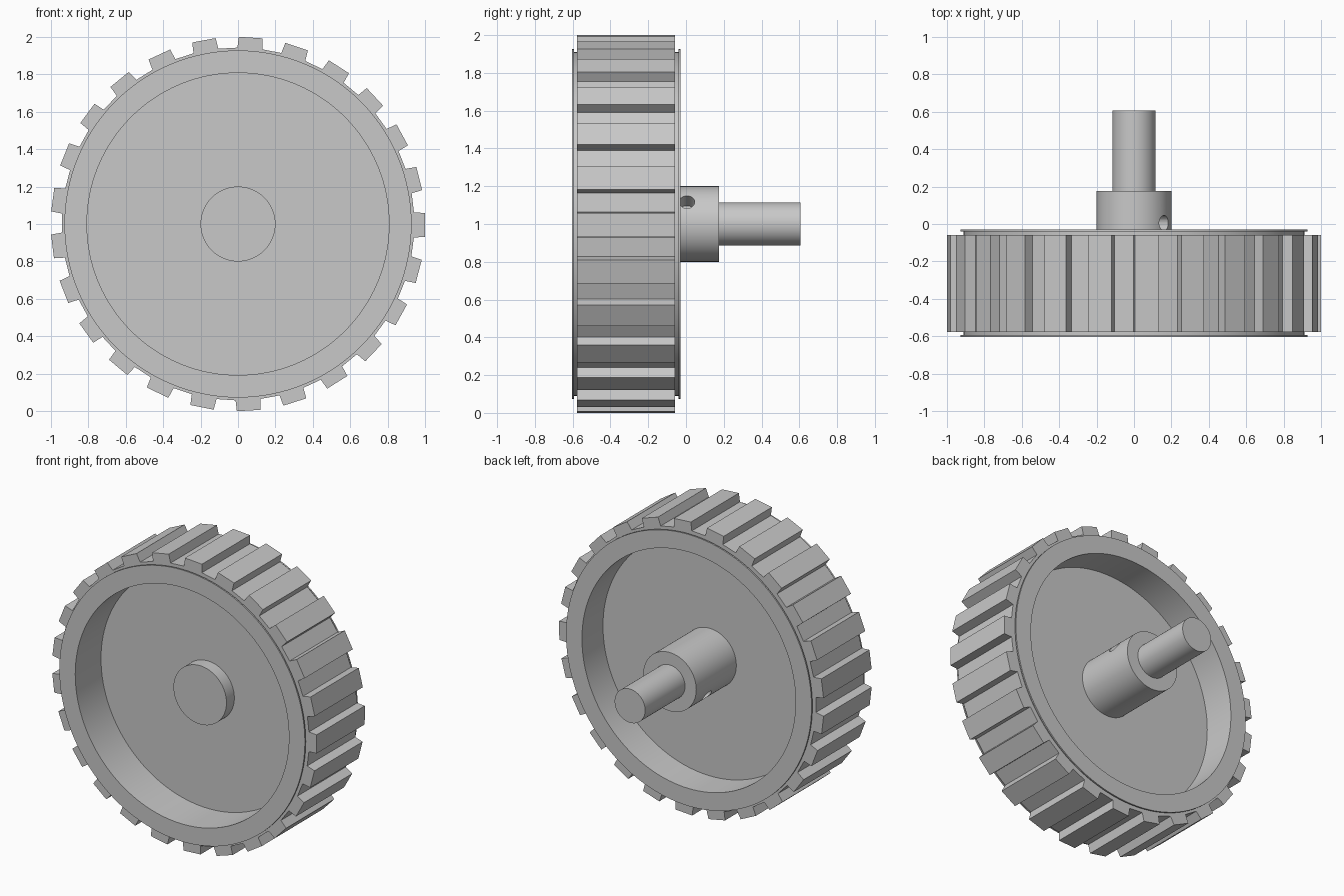
import bpy
import bmesh
import math
from mathutils import Vector

cube = bpy.data.objects.get("Cube")
if cube:
    bpy.data.objects.remove(cube, do_unlink=True)

TAU = math.tau
AXLE_Z = 1.0
TEETH = 25
SEGMENTS = 128

grey = bpy.data.materials.new("plain grey")
grey.use_nodes = True
colour = (0.58, 0.58, 0.58, 1)
grey.diffuse_color = colour
grey.node_tree.nodes["Principled BSDF"].inputs["Base Color"].default_value = colour


def point(radius, angle, y):
    """A point around the wheel axis, which runs along y."""
    return (radius * math.cos(angle), y, AXLE_Z + radius * math.sin(angle))


def loft(name, rings, closed=False):
    """Join rings with quads, then cap the ends or close the loop."""
    bm = bmesh.new()
    loops = [[bm.verts.new(p) for p in r] for r in rings]
    pairs = list(zip(loops, loops[1:]))
    if closed:
        pairs.append((loops[-1], loops[0]))
    else:
        bm.faces.new(loops[0])
        bm.faces.new(loops[-1])
    for a, b in pairs:
        for i in range(len(a)):
            j = (i + 1) % len(a)
            bm.faces.new((a[i], a[j], b[j], b[i]))
    bmesh.ops.recalc_face_normals(bm, faces=bm.faces)
    mesh = bpy.data.meshes.new(name)
    bm.to_mesh(mesh)
    bm.free()
    mesh.materials.append(grey)
    obj = bpy.data.objects.new(name, mesh)
    bpy.context.collection.objects.link(obj)
    return obj


def smooth_object(obj):
    bpy.ops.object.select_all(action="DESELECT")
    obj.select_set(True)
    bpy.context.view_layer.objects.active = obj
    bpy.ops.object.shade_smooth_by_angle(angle=math.radians(30))


def lathe(name, profile):
    angles = [TAU * i / SEGMENTS for i in range(SEGMENTS)]
    obj = loft(name, [[point(r, a, y) for a in angles] for r, y in profile])
    smooth_object(obj)
    return obj


# Rim: a recessed web, deep side walls and a thin flange at each edge
FRONT, BACK = -0.603, -0.03
FLANGE = 0.01
lathe("rim", [
    (0.807, -0.325), (0.807, FRONT), (0.927, FRONT), (0.927, FRONT + FLANGE),
    (0.91, FRONT + FLANGE), (0.91, BACK - FLANGE),
    (0.927, BACK - FLANGE), (0.927, BACK), (0.807, BACK), (0.807, -0.257),
])

# Tread: band of evenly spaced flat-topped teeth, slightly wider at the root
TIP, ROOT, INNER = 1.0, 0.942, 0.885
tip_half, root_half = math.radians(3.65), math.radians(4.1)
outline = []
for t in range(TEETH):
    mid = TAU * t / TEETH - math.radians(0.3)
    outline += [(ROOT, mid - root_half), (TIP, mid - tip_half),
                (TIP, mid + tip_half), (ROOT, mid + root_half)]


def tread_ring(y, inside):
    return [point(INNER if inside else r, a, y) for r, a in outline]


TREAD_FRONT, TREAD_BACK = -0.577, -0.058
loft("tread", [tread_ring(TREAD_FRONT, True), tread_ring(TREAD_FRONT, False),
               tread_ring(TREAD_BACK, False), tread_ring(TREAD_BACK, True)],
     closed=True)

# Front boss, rear hub and shaft
lathe("front_boss", [(0.2, -0.41), (0.2, -0.31)])
hub = lathe("rear_hub", [(0.2, -0.265), (0.2, 0.175)])
lathe("shaft", [(0.115, -0.26), (0.115, 0.605)])

# Set screw holes: one drill through both sides of the hub
direction = Vector((0.81, 0, 0.59))
bpy.ops.mesh.primitive_cylinder_add(
    vertices=32, radius=0.041, depth=0.6, location=(0, 0.005, AXLE_Z),
    rotation=direction.to_track_quat("Z", "Y").to_euler())
drill = bpy.context.object
drill.name = "hole_cutter"
drill.hide_render = True
drill.data.materials.append(grey)
cut = hub.modifiers.new("set_screw_holes", "BOOLEAN")
cut.operation = "DIFFERENCE"
cut.solver = "EXACT"
cut.object = drill
bpy.context.view_layer.objects.active = hub
bpy.ops.object.modifier_apply(modifier=cut.name)
bpy.data.objects.remove(drill, do_unlink=True)
smooth_object(hub)
